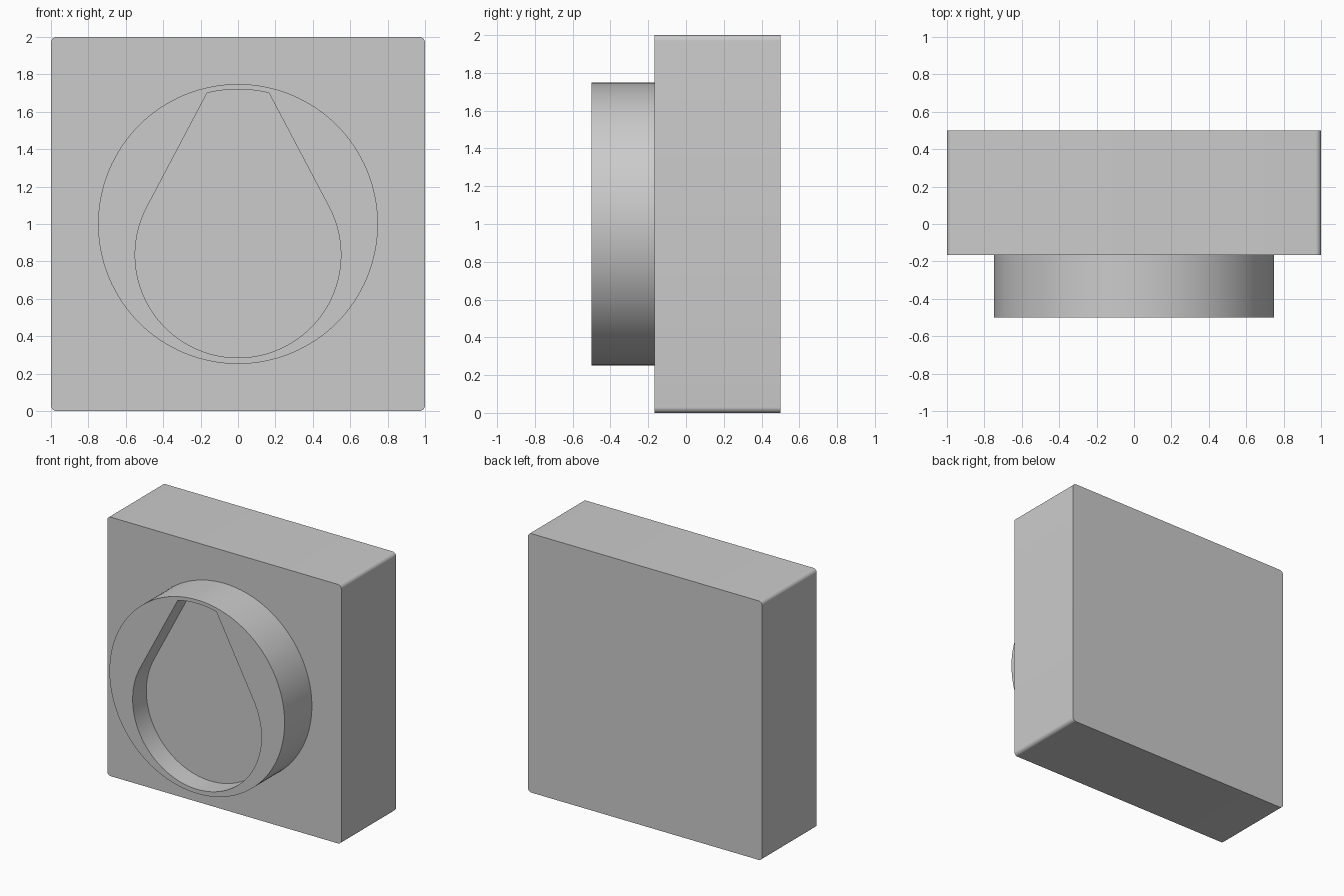
import bpy, bmesh
from math import radians, cos, sin, atan2, acos, degrees, hypot

if "Cube" in bpy.data.objects:
    bpy.data.objects.remove(bpy.data.objects["Cube"])

GREY = (0.6, 0.6, 0.6, 1)
grey = bpy.data.materials.new("light grey")
grey.use_nodes = True
grey.diffuse_color = GREY
grey.node_tree.nodes["Principled BSDF"].inputs["Base Color"].default_value = GREY


def arc(cx, cz, r, start, end, steps):
    """Points (x, z) along an arc, angles in degrees."""
    angles = [radians(start + (end - start) * i / steps) for i in range(steps + 1)]
    return [(cx + r * cos(a), cz + r * sin(a)) for a in angles]


def prism(name, profile, front, back):
    """Extrude an (x, z) outline along y, with smooth curved sides."""
    bm = bmesh.new()
    face = bm.faces.new([bm.verts.new((x, front, z)) for x, z in profile])
    result = bmesh.ops.extrude_face_region(bm, geom=[face], use_keep_orig=True)
    for v in result["geom"]:
        if isinstance(v, bmesh.types.BMVert):
            v.co.y = back
    bmesh.ops.recalc_face_normals(bm, faces=bm.faces)
    mesh = bpy.data.meshes.new(name)
    bm.to_mesh(mesh)
    bm.free()
    mesh.materials.append(grey)
    obj = bpy.data.objects.new(name, mesh)
    bpy.context.collection.objects.link(obj)
    return obj


def smooth(obj):
    bpy.ops.object.select_all(action="DESELECT")
    obj.select_set(True)
    bpy.context.view_layer.objects.active = obj
    bpy.ops.object.shade_smooth_by_angle(angle=radians(25))


# Square block with small rounded corners
R = 0.03
corners = [(1, 1, 0), (-1, 1, 90), (-1, -1, 180), (1, -1, 270)]
outline = []
for sx, sz, a in corners:
    outline += arc(sx * (1 - R), 1 + sz * (1 - R), R, a, a + 90, 8)
block = prism("block", outline, -0.167, 0.5)

# Round raised disc
disc = prism("raised_disc", arc(0, 1, 0.748, 0, 360, 128)[:-1], -0.5, -0.167)

# Teardrop: large lower arc, tangent straight flanks, short top arc
cz, r, top_r, half = 0.835, 0.55, 0.72, 0.165
top_z = 1 + (top_r ** 2 - half ** 2) ** 0.5
tangent = degrees(atan2(top_z - cz, half) - acos(r / hypot(half, top_z - cz)))
top_angle = degrees(atan2(top_z - 1, half))
teardrop = (arc(0, 1, top_r, top_angle, 180 - top_angle, 8)
            + arc(0, cz, r, 180 - tangent, 360 + tangent, 72))
cutter = prism("recess_cutter", teardrop, -0.6, -0.333)
cutter.hide_render = True

# Sink the teardrop recess halfway into the disc
cut = disc.modifiers.new("recess", "BOOLEAN")
cut.operation = "DIFFERENCE"
cut.solver = "EXACT"
cut.object = cutter
bpy.context.view_layer.objects.active = disc
bpy.ops.object.modifier_apply(modifier=cut.name)
bpy.data.objects.remove(cutter)

for part in (block, disc):
    smooth(part)
